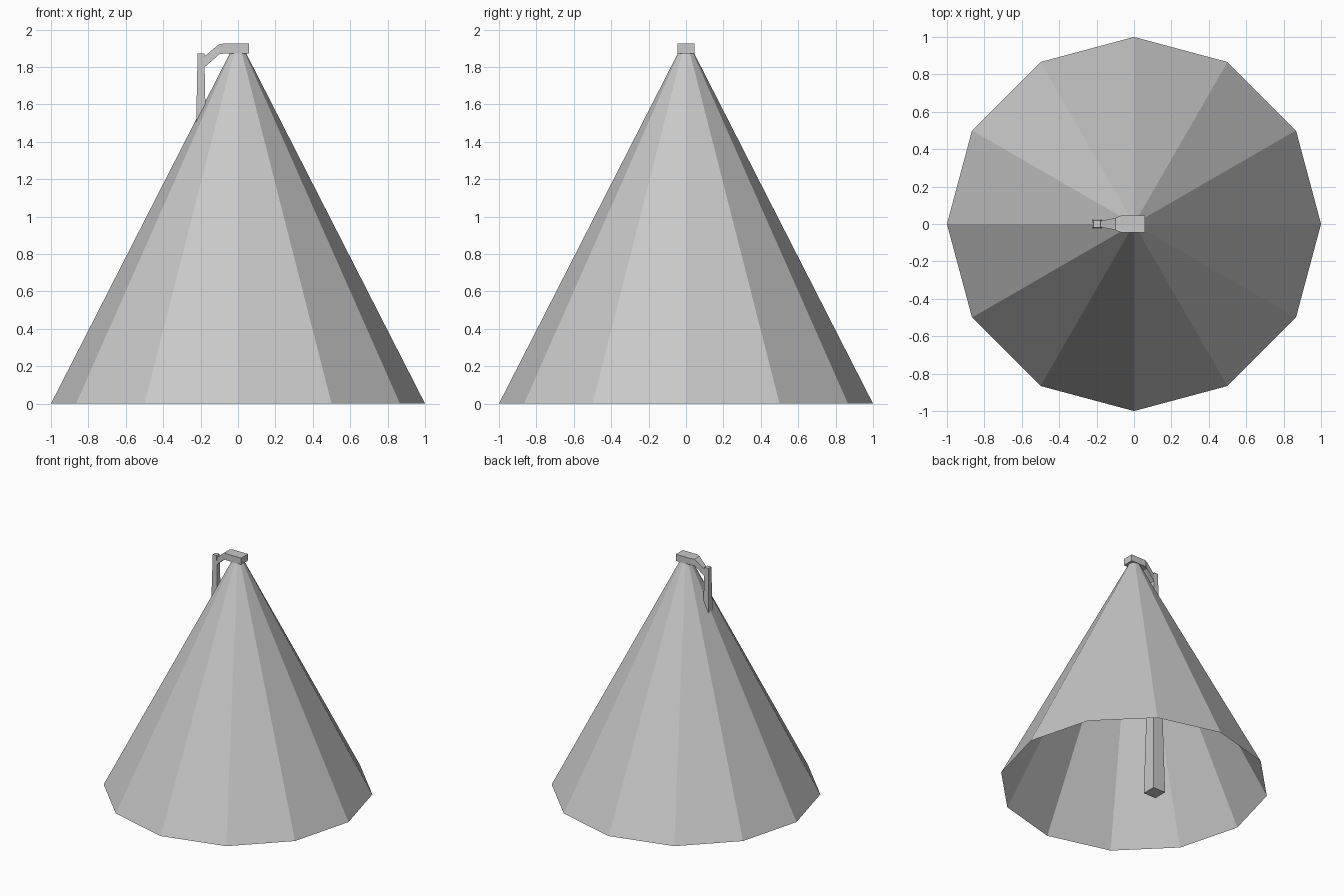
import bpy
import bmesh
import math

if "Cube" in bpy.data.objects:
    bpy.data.objects.remove(bpy.data.objects["Cube"])

grey = bpy.data.materials.new("plain grey")
grey.diffuse_color = (0.58, 0.58, 0.58, 1)
grey.use_nodes = True
grey.node_tree.nodes["Principled BSDF"].inputs["Base Color"].default_value = grey.diffuse_color


def loft(name, rings, caps=True):
    """Skin a row of matching closed rings with flat faces."""
    bm = bmesh.new()
    loops = [[bm.verts.new(p) for p in ring] for ring in rings]
    n = len(loops[0])
    for a, b in zip(loops, loops[1:]):
        for i in range(n):
            j = (i + 1) % n
            bm.faces.new((a[i], a[j], b[j], b[i]))
    if caps:
        bm.faces.new(loops[0][::-1])
        bm.faces.new(loops[-1])
        bmesh.ops.recalc_face_normals(bm, faces=bm.faces[:])
    mesh = bpy.data.meshes.new(name)
    bm.to_mesh(mesh)
    bm.free()
    mesh.materials.append(grey)
    obj = bpy.data.objects.new(name, mesh)
    bpy.context.collection.objects.link(obj)
    return obj


def circle(radius, z, sides=12):
    return [(radius * math.cos(math.tau * i / sides),
             radius * math.sin(math.tau * i / sides), z) for i in range(sides)]


def square(cx, half, z):
    return [(cx + sx * half, sy * half, z)
            for sx, sy in ((-1, -1), (1, -1), (1, 1), (-1, 1))]


def section(x, half_y, z_low, z_high):
    return [(x, -half_y, z_low), (x, half_y, z_low),
            (x, half_y, z_high), (x, -half_y, z_high)]


# Twelve-sided shade: a thin skin, open underneath
loft("cone_shade", [circle(1.0, 0.0), circle(0.04, 1.88)], caps=False)

# Tapered post running from the ground up through the shade
loft("post", [square(-0.198, 0.056, 0.0), square(-0.198, 0.018, 1.872)])

# Top block with an arm that narrows and slopes down to the post
loft("top_bracket", [
    section(0.06, 0.045, 1.872, 1.925),
    section(-0.07, 0.045, 1.872, 1.925),
    section(-0.10, 0.032, 1.868, 1.923),
    section(-0.185, 0.015, 1.793, 1.852),
])
